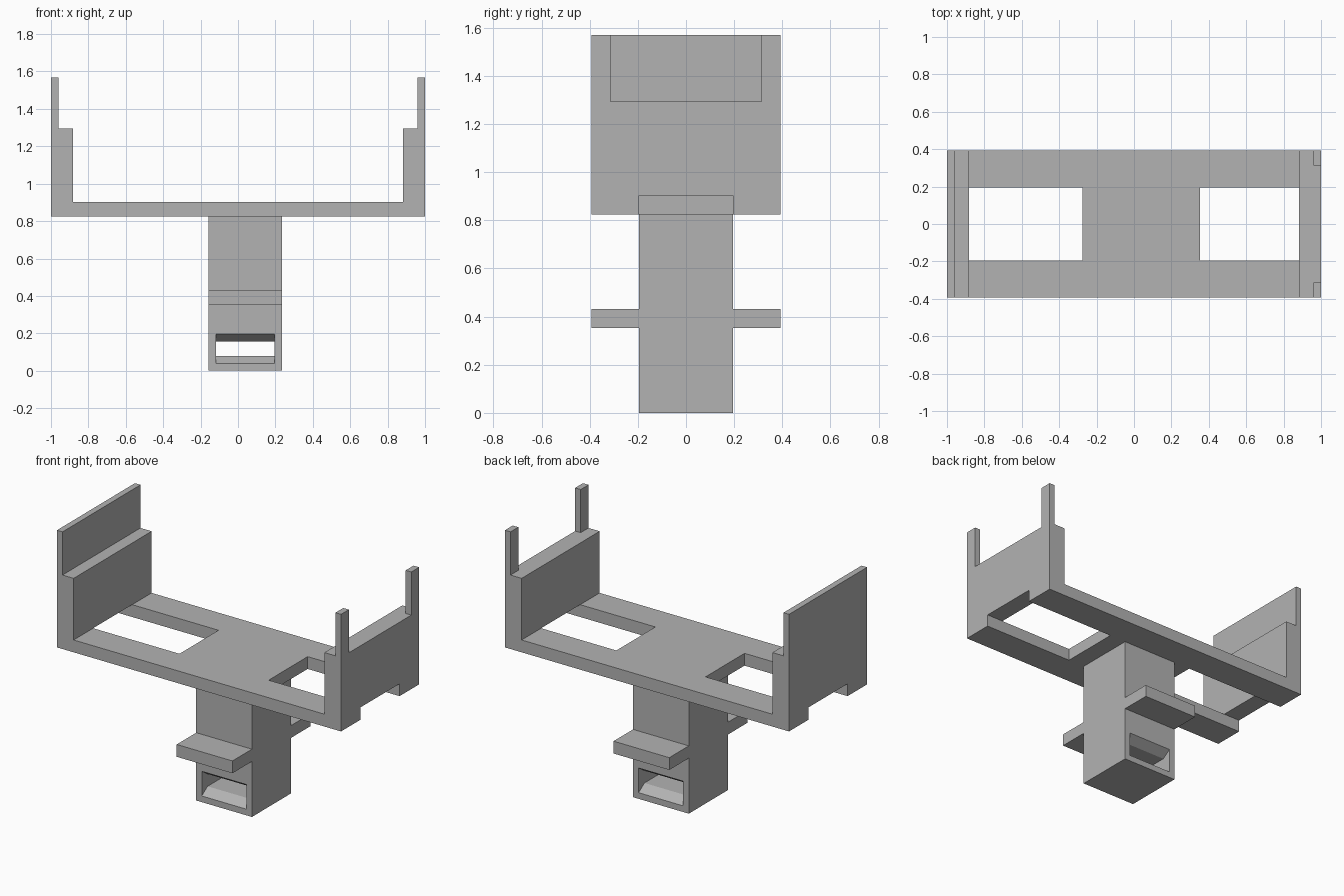
import bpy
import bmesh
from mathutils import Vector

if "Cube" in bpy.data.objects:
    bpy.data.objects.remove(bpy.data.objects["Cube"], do_unlink=True)

U = 2 / 51  # design unit; the frame is 51 units wide

grey = bpy.data.materials.new("plain grey")
grey.use_nodes = True
colour = (0.45, 0.45, 0.45, 1)
grey.diffuse_color = colour
grey.node_tree.nodes["Principled BSDF"].inputs["Base Color"].default_value = colour


def prism(name, profile, axis, start, end):
    """Extrude a closed (horizontal, z) profile along the x or y axis."""
    bm = bmesh.new()

    def place(h, z, d):
        return Vector((d, h, z) if axis == "x" else (h, d, z)) * U

    face = bm.faces.new([bm.verts.new(place(h, z, start)) for h, z in profile])
    sweep = place(0, 0, end) - place(0, 0, start)
    new = bmesh.ops.extrude_face_region(bm, geom=[face])["geom"]
    verts = [g for g in new if isinstance(g, bmesh.types.BMVert)]
    bmesh.ops.translate(bm, verts=verts, vec=sweep)
    bmesh.ops.recalc_face_normals(bm, faces=bm.faces)
    mesh = bpy.data.meshes.new(name)
    bm.to_mesh(mesh)
    bm.free()
    mesh.materials.append(grey)
    obj = bpy.data.objects.new(name, mesh)
    bpy.context.collection.objects.link(obj)
    return obj


def rect(h0, h1, z0, z1):
    return [(h0, z0), (h1, z0), (h1, z1), (h0, z1)]


def cut(target, cutter):
    cutter.hide_render = True
    mod = target.modifiers.new("cut", "BOOLEAN")
    mod.operation = "DIFFERENCE"
    mod.solver = "EXACT"
    mod.object = cutter
    bpy.context.view_layer.objects.active = target
    bpy.ops.object.modifier_apply(modifier=mod.name)
    bpy.data.objects.remove(cutter, do_unlink=True)


# Cradle frame: U-shaped section with stepped side walls
half = [(25.5, 21), (25.5, 40), (24.5, 40), (24.5, 33), (22.5, 33), (22.5, 23)]
section = half + [(-x, z) for x, z in reversed(half)]
frame = prism("cradle_frame", section, "y", -10, 10)

# Floor windows that run out beneath the side walls
cut(frame, prism("left_window", rect(9, 27, 20, 23), "y", -5, 5))
cut(frame, prism("right_window", rect(-27, -7, 20, 23), "y", -5, 5))

# Gap that leaves two corner prongs on the left wall
cut(frame, prism("prong_gap", rect(24, 27, 33, 42), "y", -8, 8))

# Mounting post with a ledge on its front and back
side = [(5, 0), (5, 9), (10, 9), (10, 11), (5, 11), (5, 21)]
post = prism("mounting_post", side + [(-y, z) for y, z in reversed(side)],
             "x", -4, 6)

# Strap slot through the post, flared at both mouths
low = [(-6, 1), (-5, 1), (-3.5, 2), (3.5, 2), (5, 1), (6, 1)]
slot = low + [(y, 6 - z) for y, z in reversed(low)]
cut(post, prism("strap_slot", slot, "x", -3, 5))
